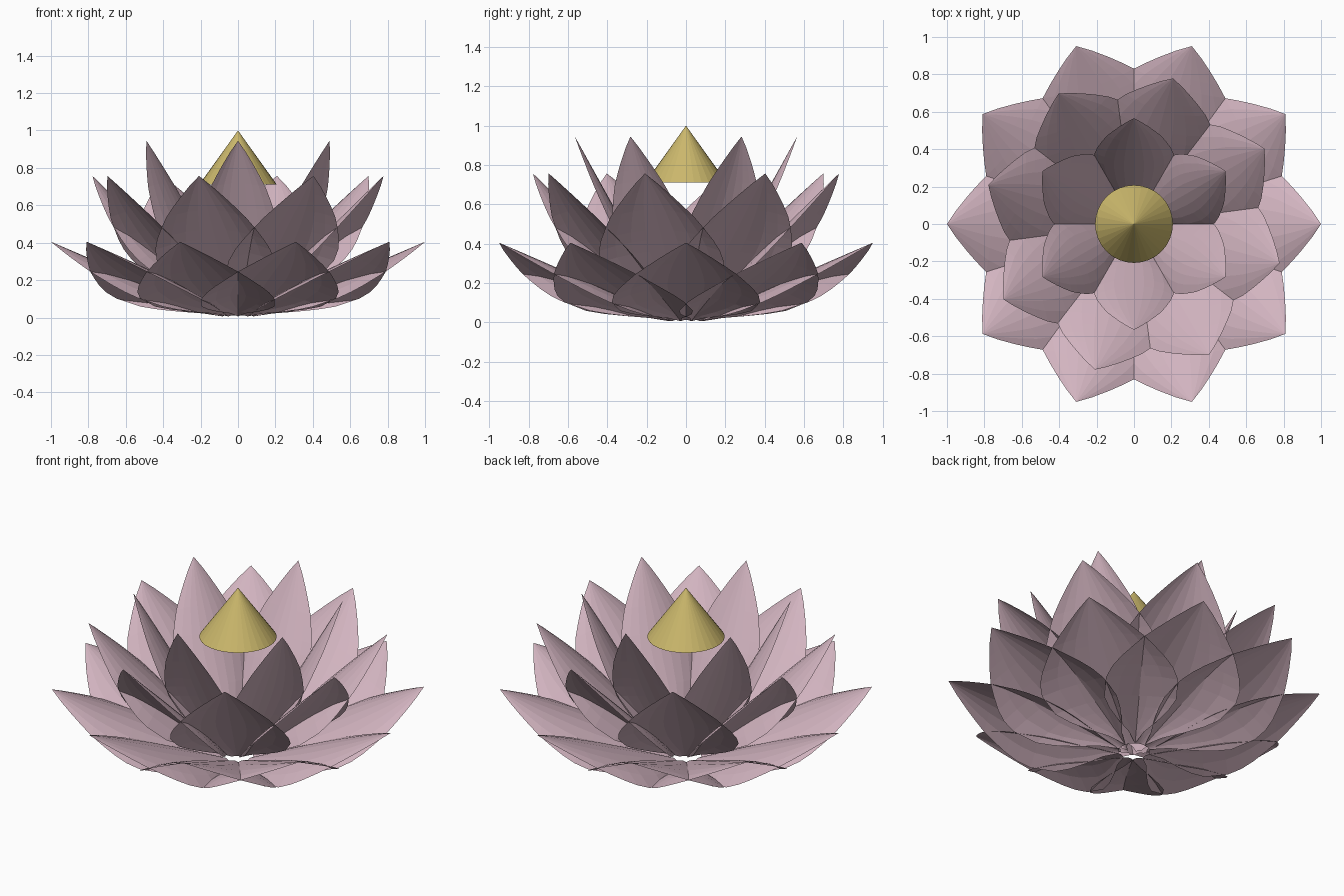
import bpy
import bmesh
from math import cos, sin, atan2, hypot, radians, tau
from mathutils import Matrix

cube = bpy.data.objects.get("Cube")
if cube:
    bpy.data.objects.remove(cube)


def make_material(name, color):
    mat = bpy.data.materials.new(name)
    mat.use_nodes = True
    mat.diffuse_color = color
    bsdf = next(n for n in mat.node_tree.nodes if n.type == 'BSDF_PRINCIPLED')
    bsdf.inputs["Base Color"].default_value = color
    return mat


pink = make_material("dusty pink", (0.65, 0.46, 0.53, 1))
gold = make_material("soft gold", (0.60, 0.48, 0.15, 1))

# Petal outline: (fraction of length, fraction of greatest half width)
OUTLINE = [(0, .07), (.08, .25), (.165, .52), (.24, .73), (.315, .89), (.45, 1),
           (.53, .98), (.6, .91), (.68, .79), (.745, .68), (.81, .53),
           (.87, .38), (.94, .19), (1, 0)]
ACROSS = 8
DROOP = 0.25


def petal_mesh(name, base, tip, half_width):
    """Leaf-shaped sheet rising from base to tip (radius, height), edges drooping outward."""
    dr, dz = tip[0] - base[0], tip[1] - base[1]
    length, tilt = hypot(dr, dz), atan2(dz, dr)
    bm = bmesh.new()
    rows = []
    for s, w in OUTLINE:
        row = []
        for i in range(ACROSS + 1):
            t = 2 * i / ACROSS - 1
            drop = DROOP * w * half_width * t * t
            row.append(bm.verts.new((
                base[0] + s * length * cos(tilt) + drop * sin(tilt),
                t * w * half_width,
                base[1] + s * length * sin(tilt) - drop * cos(tilt))))
        rows.append(row)
    for a, b in zip(rows, rows[1:]):
        for i in range(ACROSS):
            bm.faces.new((a[i], b[i], b[i + 1], a[i + 1]))
    # Close the tip into a single point
    bmesh.ops.remove_doubles(bm, verts=bm.verts, dist=0.0005)
    mesh = bpy.data.meshes.new(name)
    bm.to_mesh(mesh)
    bm.free()
    mesh.materials.append(pink)
    return mesh


def petal_ring(name, count, start, base, tip, half_width):
    mesh = petal_mesh(name, base, tip, half_width)
    for k in range(count):
        petal = bpy.data.objects.new(f"{name}_{k + 1}", mesh)
        petal.matrix_world = Matrix.Rotation(radians(start) + k * tau / count, 4, 'Z')
        bpy.context.collection.objects.link(petal)


# Three rings of petals, steeper and narrower toward the middle
petal_ring("outer_petal", 10, 0, (.08, .012), (1.0, .405), .377)
petal_ring("middle_petal", 8, 30, (.08, .04), (.806, .757), .325)
petal_ring("inner_petal", 6, 30, (.07, .05), (.565, .945), .215)

# Golden cone at the heart of the flower
bpy.ops.mesh.primitive_cone_add(vertices=32, radius1=0.208, radius2=0, depth=0.29,
                                location=(0, 0, 0.855))
heart = bpy.context.object
heart.name = "flower_heart"
heart.data.materials.append(gold)
